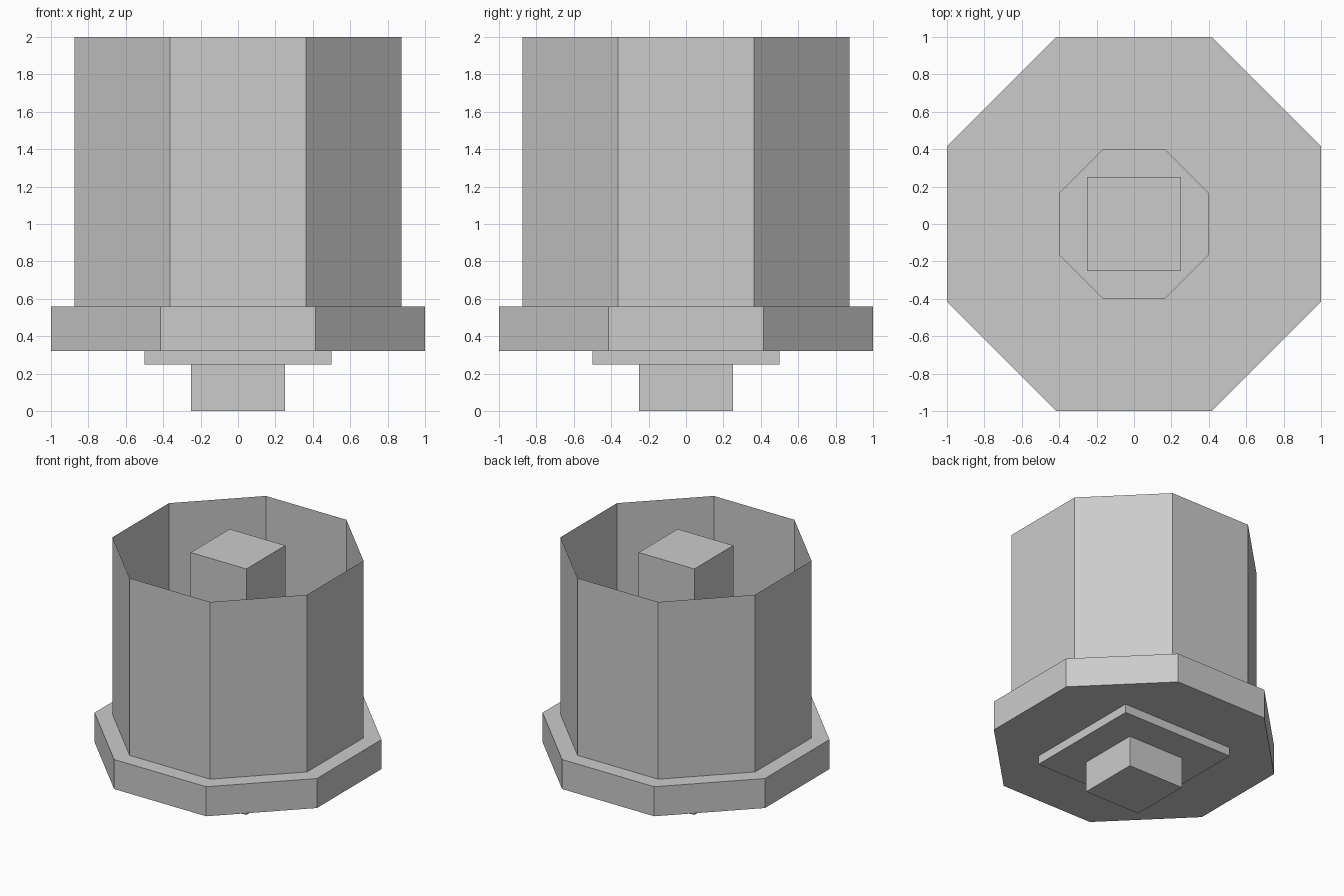
import bpy, bmesh, math
from mathutils import Matrix

if "Cube" in bpy.data.objects:
    bpy.data.objects.remove(bpy.data.objects["Cube"])


def prism(name, sides, half_width, z0, z1, capped=True):
    """Upright regular prism; half_width is the distance from axis to flat side."""
    bm = bmesh.new()
    radius = half_width / math.cos(math.pi / sides)
    place = Matrix.Translation((0, 0, (z0 + z1) / 2)) @ Matrix.Rotation(math.pi / sides, 4, 'Z')
    bmesh.ops.create_cone(bm, cap_ends=capped, segments=sides, radius1=radius,
                          radius2=radius, depth=z1 - z0, matrix=place)
    mesh = bpy.data.meshes.new(name)
    bm.to_mesh(mesh)
    bm.free()
    obj = bpy.data.objects.new(name, mesh)
    bpy.context.collection.objects.link(obj)
    return obj


# Square post running through the whole model
prism("center_post", 4, 0.25, 0.0, 2.0)
# Square plate under the flange
prism("base_plate", 4, 0.5, 0.25, 0.32)
# Wide octagonal flange
prism("flange", 8, 1.0, 0.32, 0.56)
# Low collar around the post, inside the shell
prism("post_collar", 8, 0.4, 0.56, 0.68)
# Open, paper-thin octagonal shell
prism("outer_shell", 8, 0.875, 0.56, 2.0, capped=False)
